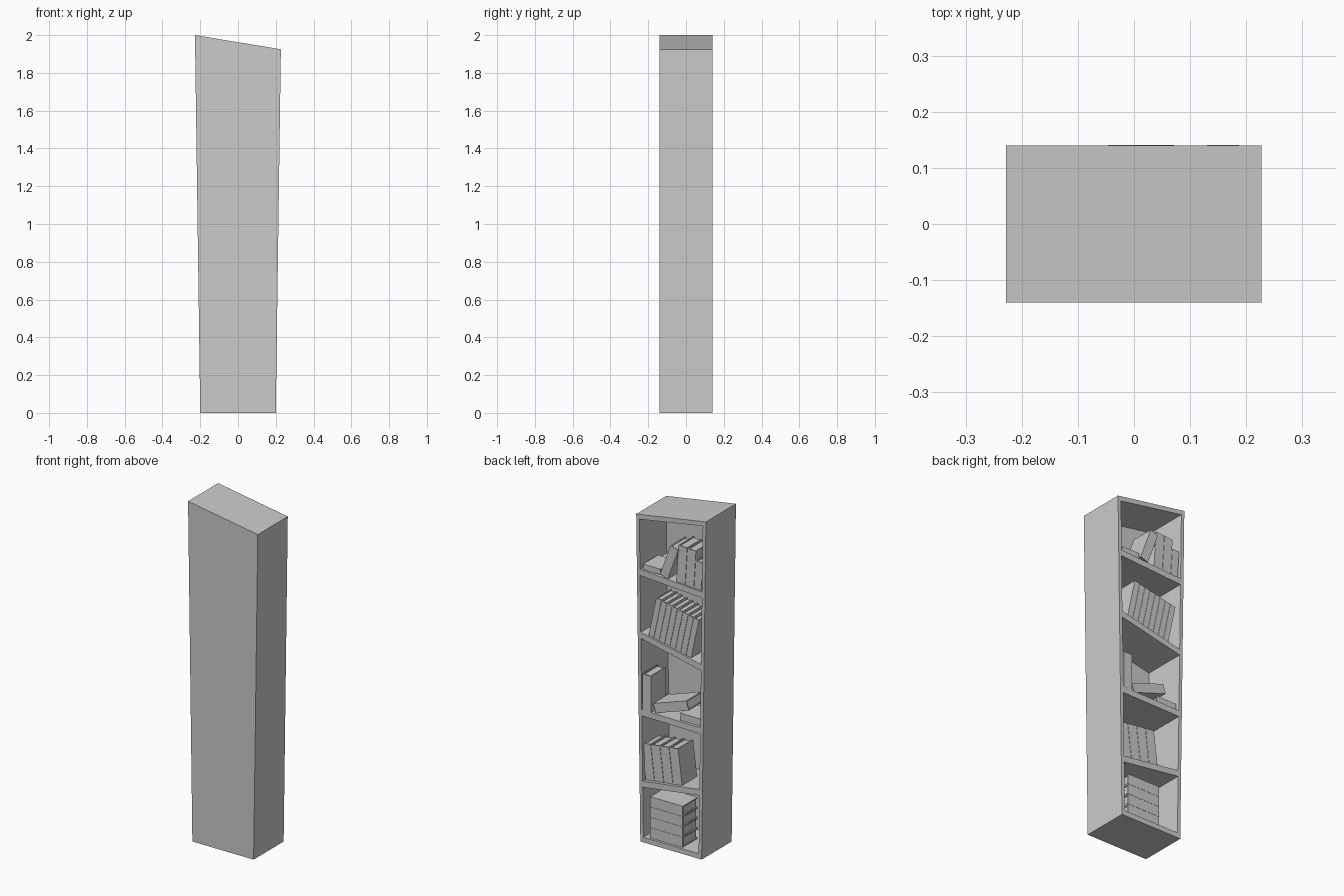
import bpy, bmesh
from math import atan, pi, radians
from mathutils import Matrix, Vector

if "Cube" in bpy.data.objects:
    bpy.data.objects.remove(bpy.data.objects["Cube"])

FRONT, BACK = 0.14, -0.14
WALL = 0.02


def half(z):
    """Outer half width of the flared case at height z."""
    return 0.2 + 0.014 * z


def add_object(name, bm):
    bmesh.ops.recalc_face_normals(bm, faces=bm.faces)
    mesh = bpy.data.meshes.new(name)
    bm.to_mesh(mesh)
    bm.free()
    obj = bpy.data.objects.new(name, mesh)
    bpy.context.collection.objects.link(obj)
    return obj


def extrude(bm, pts, vec):
    """Close a profile of 3D points and extrude it along vec."""
    face = bm.faces.new([bm.verts.new(p) for p in pts])
    new = bmesh.ops.extrude_face_region(bm, geom=[face])["geom"]
    bmesh.ops.translate(bm, vec=vec, verts=[g for g in new if isinstance(g, bmesh.types.BMVert)])


def prism(name, pts, y0, y1):
    """Solid with an xz profile, running from y0 to y1."""
    bm = bmesh.new()
    extrude(bm, [(x, y0, z) for x, z in pts], Vector((0, y1 - y0, 0)))
    return add_object(name, bm)


def book(name, x, z, t, h, angle, y_spine=0.13, depth=0.14):
    """Hard cover (U section, spine to +y) with a recessed page block.
    (x, z) is the low corner; angle tilts the book in the xz plane."""
    c = 0.006
    y0, y1 = y_spine - depth, y_spine
    bm = bmesh.new()
    cover = [(0, y0), (c, y0), (c, y1 - c), (t - c, y1 - c),
             (t - c, y0), (t, y0), (t, y1), (0, y1)]
    extrude(bm, [(px, py, 0) for px, py in cover], Vector((0, 0, h)))
    pages = [(c, y0 + c), (t - c, y0 + c), (t - c, y1 - c), (c, y1 - c)]
    extrude(bm, [(px, py, c) for px, py in pages], Vector((0, 0, h - 2 * c)))
    bm.transform(Matrix.Translation((x, 0, z)) @ Matrix.Rotation(-angle, 4, 'Y'))
    return add_object(name, bm)


# flared case with a slanted top, hollowed from the open side
case = prism("case", [(-0.2, 0), (0.2, 0), (half(1.925), 1.925), (-half(2), 2)], BACK, FRONT)
hollow = prism("case_hollow",
               [(-half(.03) + WALL, .03), (half(.03) - WALL, .03),
                (half(1.9) - WALL, 1.9), (-half(1.97) + WALL, 1.97)], BACK + 0.03, FRONT + 0.1)
cut = case.modifiers.new("hollow", 'BOOLEAN')
cut.operation, cut.object, cut.solver = 'DIFFERENCE', hollow, 'EXACT'
bpy.context.view_layer.objects.active = case
bpy.ops.object.modifier_apply(modifier=cut.name)
bpy.data.objects.remove(hollow)

# crooked shelves: top height at the -x wall and at the +x wall
SHELVES = {"shelf_1": (0.41, 0.36), "shelf_2": (0.775, 0.78),
           "shelf_3": (1.15, 1.235), "shelf_4": (1.58, 1.605)}
for name, (zl, zr) in SHELVES.items():
    xl, xr, th = -half(zl) + WALL, half(zr) - WALL, 0.036
    prism(name, [(xl, zl - th), (xr, zr - th), (xr, zr), (xl, zl)], BACK + 0.03, FRONT)


def shelf_top(name, x):
    zl, zr = SHELVES[name]
    return zl + (zr - zl) * (x + 0.2) / 0.4


def row(shelf, x, count, t, h, y_spine):
    """Books standing square to a sloping shelf, starting at x."""
    zl, zr = SHELVES[shelf]
    angle = atan((zr - zl) / 0.4)
    for i in range(count):
        bx = x + i * t
        book(f"{shelf}_book_{i + 1}", bx, shelf_top(shelf, bx), t * 0.97, h, angle, y_spine)


# bottom compartment: flat stack
for i in range(4):
    book(f"stack_book_{i + 1}", 0.146, 0.03 + i * 0.061, 0.06, 0.212, pi / 2, 0.125)

# rows of standing books
row("shelf_1", -0.06, 4, 0.06, 0.212, 0.122)
row("shelf_3", -0.125, 8, 0.035, 0.24, 0.13)

# middle compartment: upright, leaning and flat books
book("upright_book", 0.13, 0.779, 0.057, 0.215, 0, 0.1405)
book("propped_book", 0.107, 0.78, 0.055, 0.228, radians(71.5) , 0.13)
bpy.data.objects["propped_book"].location.z = -0.001
book("flat_book", -0.05, 0.777, 0.042, 0.135, pi / 2, 0.125)

# top compartment: flat, leaning, two tall and one short book
book("top_flat_book", 0.19, 1.603, 0.033, 0.115, pi / 2, 0.13)
book("top_leaning_book", 0.022, 1.595, 0.052, 0.2, radians(20), 0.1405)
for i, (x, t, h) in enumerate([(-0.085, 0.057, 0.22), (-0.142, 0.055, 0.22), (-0.19, 0.046, 0.165)]):
    book(f"top_upright_book_{i + 1}", x, shelf_top("shelf_4", x), t, h, atan(0.0625), 0.13)
